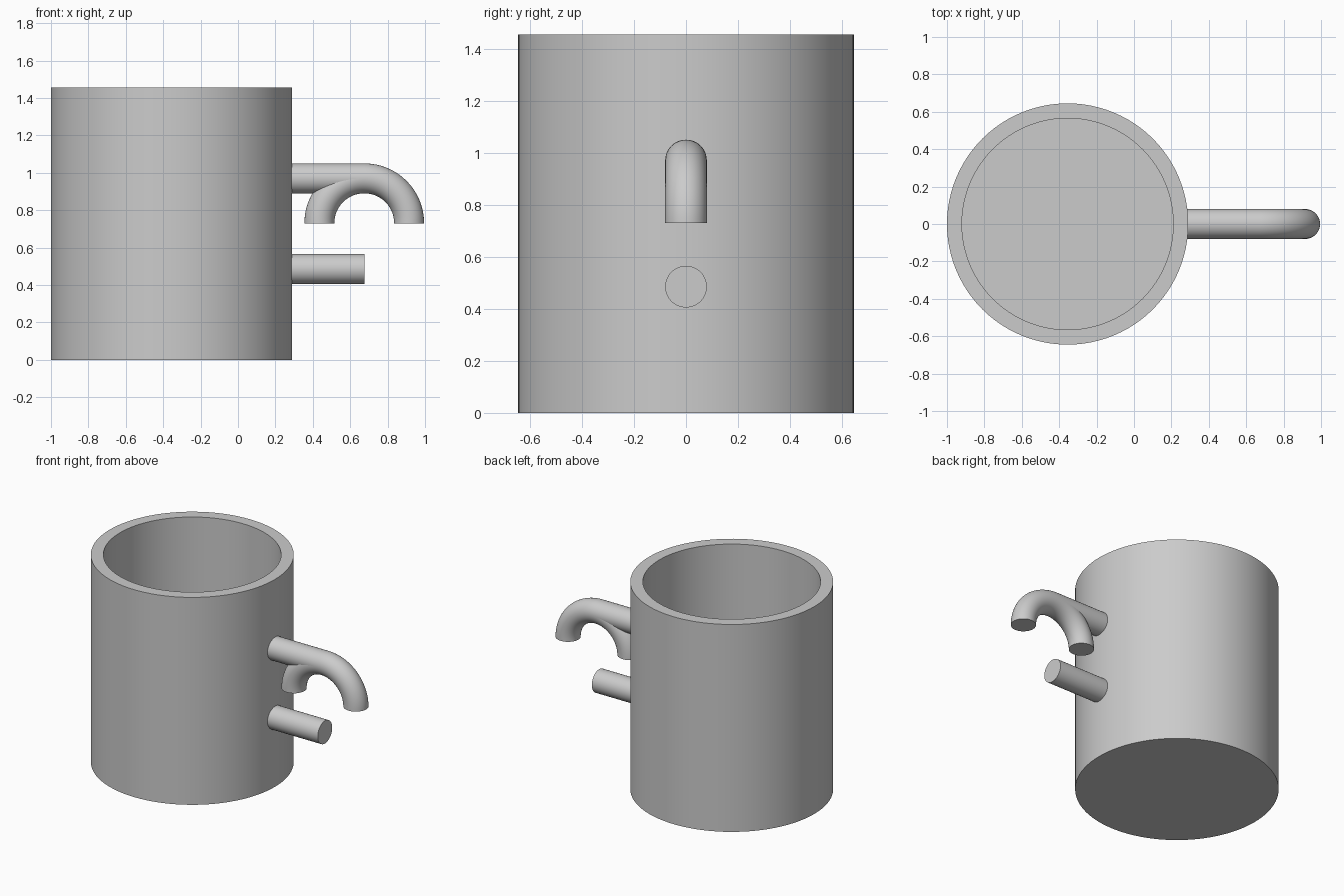
import bpy, bmesh, math
from mathutils import Matrix, Vector

cube = bpy.data.objects.get("Cube")
if cube:
    bpy.data.objects.remove(cube, do_unlink=True)

GREY = (0.6, 0.6, 0.6, 1)
grey = bpy.data.materials.new("plain grey")
grey.use_nodes = True
grey.diffuse_color = GREY
grey.node_tree.nodes["Principled BSDF"].inputs["Base Color"].default_value = GREY

BODY_X, RADIUS, WALL, HEIGHT = -0.355, 0.645, 0.08, 1.455
TUBE, BEND, HANDLE_X = 0.08, 0.24, 0.675
BEND_Z = 0.73


def finish(name, bm):
    bmesh.ops.remove_doubles(bm, verts=bm.verts, dist=1e-5)
    bmesh.ops.recalc_face_normals(bm, faces=bm.faces)
    mesh = bpy.data.meshes.new(name)
    bm.to_mesh(mesh)
    bm.free()
    mesh.materials.append(grey)
    obj = bpy.data.objects.new(name, mesh)
    bpy.context.collection.objects.link(obj)
    bpy.ops.object.select_all(action='DESELECT')
    obj.select_set(True)
    bpy.context.view_layer.objects.active = obj
    bpy.ops.object.shade_smooth_by_angle(angle=math.radians(35))
    return obj


# Hollow cup: wall profile revolved about the vertical axis
def cup():
    bm = bmesh.new()
    inner = RADIUS - WALL
    profile = [(0, 0), (RADIUS, 0), (RADIUS, HEIGHT), (inner, HEIGHT), (inner, WALL), (0, WALL)]
    verts = [bm.verts.new((BODY_X + r, 0, z)) for r, z in profile]
    edges = [bm.edges.new(pair) for pair in zip(verts, verts[1:])]
    bmesh.ops.spin(bm, geom=verts + edges, cent=(BODY_X, 0, 0), axis=(0, 0, 1),
                   angle=math.tau, steps=96)
    finish("cup_body", bm)


# Straight bar running out of the wall along x
def bar(name, z):
    bm = bmesh.new()
    start = BODY_X + RADIUS - WALL / 2
    place = Matrix.Translation(((start + HANDLE_X) / 2, 0, z)) @ Matrix.Rotation(math.pi / 2, 4, 'Y')
    bmesh.ops.create_cone(bm, cap_ends=True, segments=48, radius1=TUBE, radius2=TUBE,
                          depth=HANDLE_X - start, matrix=place)
    finish(name, bm)


# Half ring arching over the handle, open ends facing down
def arch():
    bm = bmesh.new()
    ring = bmesh.ops.create_circle(bm, cap_ends=True, segments=48, radius=TUBE,
                                   matrix=Matrix.Translation((HANDLE_X + BEND, 0, BEND_Z)))
    first = ring["verts"][0].link_faces[0]
    end = bm.faces.new([bm.verts.new(v.co) for v in first.verts])
    bmesh.ops.spin(bm, geom=[end], cent=Vector((HANDLE_X, 0, BEND_Z)), axis=(0, -1, 0),
                   angle=math.pi, steps=48)
    # the moved cap closes the far end, the first circle closes the near one
    finish("handle_arch", bm)


cup()
bar("upper_handle_bar", BEND_Z + BEND)
bar("lower_handle_bar", 0.485)
arch()
